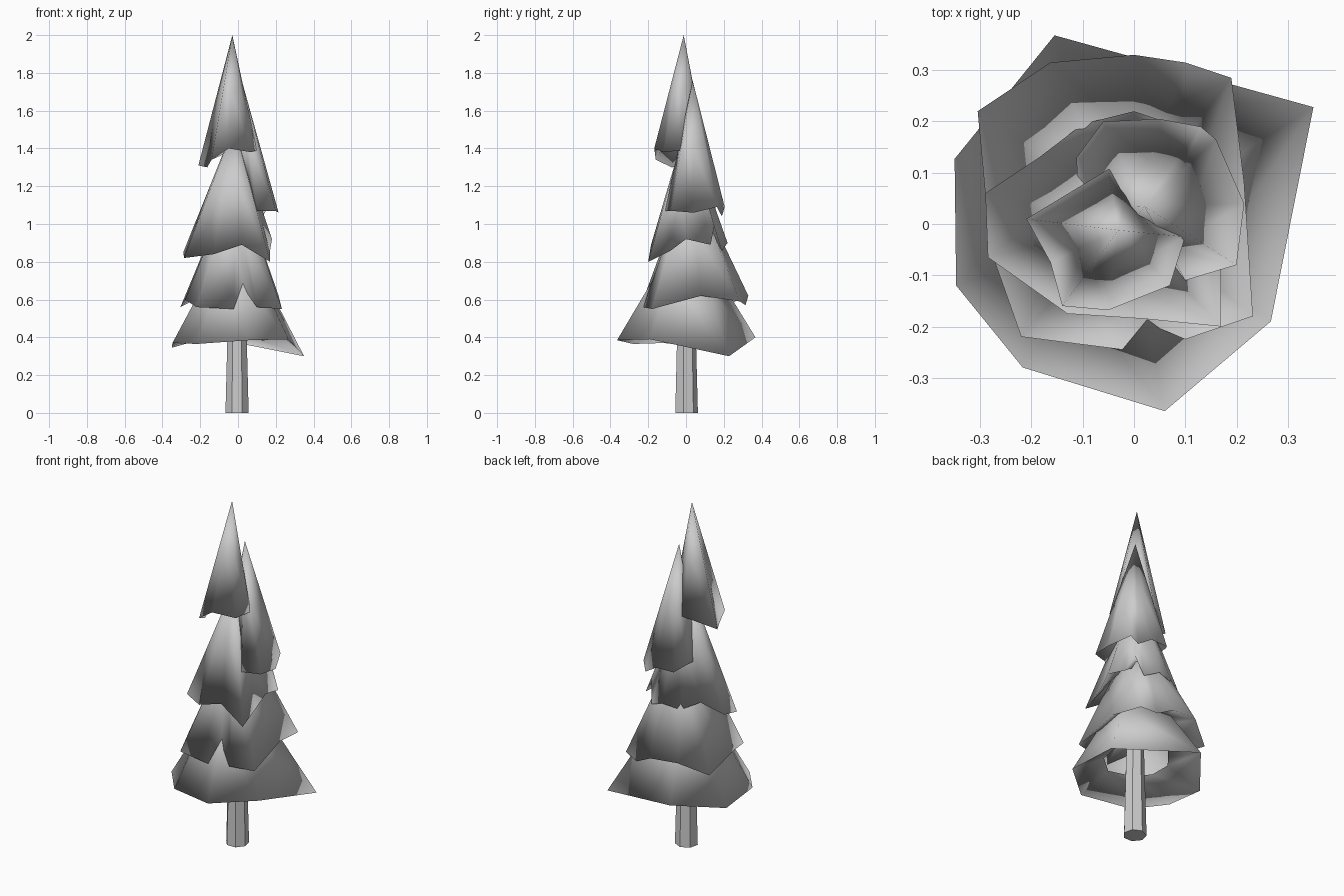
import bpy, bmesh
from mathutils import Vector


def add_object(name, bm, smooth):
    bmesh.ops.recalc_face_normals(bm, faces=bm.faces[:])
    me = bpy.data.meshes.new(name)
    bm.to_mesh(me)
    bm.free()
    for p in me.polygons:
        p.use_smooth = smooth
    ob = bpy.data.objects.new(name, me)
    bpy.context.collection.objects.link(ob)


def bough(name, apex, rim, mid=0.5, inner=0.5, lift=0.1):
    """Ragged cone: tip, middle ring, jagged rim and a hollow underside."""
    apex = Vector(apex)
    rim = [Vector(p) for p in rim]
    n = len(rim)
    zmean = sum(p.z for p in rim) / n
    bm = bmesh.new()
    tip = bm.verts.new(apex)
    middle = [bm.verts.new(apex.lerp(p, mid)) for p in rim]
    edge = [bm.verts.new(p) for p in rim]
    under = []
    for p in rim:
        q = apex.lerp(p, inner)
        q.z = zmean + lift
        under.append(bm.verts.new(q))
    for i in range(n):
        j = (i + 1) % n
        bm.faces.new((tip, middle[i], middle[j]))
        bm.faces.new((middle[i], edge[i], edge[j], middle[j]))
        bm.faces.new((edge[i], under[i], under[j], edge[j]))
    add_object(name, bm, True)


# trunk
bm = bmesh.new()
bmesh.ops.create_cone(bm, cap_ends=True, segments=7, radius1=0.063,
                      radius2=0.042, depth=0.8)
bmesh.ops.translate(bm, verts=bm.verts[:], vec=(-0.005, 0, 0.4))
add_object("trunk", bm, False)

# five tiers of foliage, rims listed counter-clockwise
bough("foliage_bottom", (-0.01, 0, 1.0), [
    (0.35, 0.228, 0.30), (-0.155, 0.368, 0.40), (-0.35, 0.127, 0.345),
    (-0.347, -0.12, 0.37), (-0.217, -0.28, 0.365), (0.06, -0.365, 0.385),
    (0.267, -0.19, 0.39)])

bough("foliage_lower", (-0.01, 0.02, 1.27), [
    (0.215, 0.08, 0.62), (0.19, 0.285, 0.59), (0.1, 0.315, 0.57),
    (0.0, 0.33, 0.62), (-0.163, 0.315, 0.63), (-0.305, 0.22, 0.56),
    (-0.28, -0.05, 0.60), (-0.22, -0.22, 0.56), (-0.023, -0.245, 0.55),
    (0.03, -0.195, 0.66), (0.1, -0.225, 0.56), (0.232, -0.18, 0.55)])

bough("foliage_middle", (-0.02, 0.0, 1.52), [
    (0.17, -0.08, 0.86), (0.18, 0.0, 0.92), (0.17, 0.13, 0.89),
    (0.12, 0.15, 0.99), (0.09, 0.19, 0.86), (0.0, 0.22, 0.90),
    (-0.1, 0.195, 0.88), (-0.185, 0.13, 0.92), (-0.29, 0.06, 0.85),
    (-0.285, -0.065, 0.82), (-0.13, -0.175, 0.84), (0.02, -0.185, 0.89),
    (0.17, -0.2, 0.80)])

bough("foliage_upper", (0.02, 0.035, 1.76), [
    (0.215, 0.04, 1.06), (0.16, 0.165, 1.09), (0.13, 0.19, 1.04),
    (0.05, 0.205, 1.09), (-0.06, 0.2, 1.09), (-0.112, 0.13, 1.13),
    (-0.11, 0.03, 1.12), (-0.04, -0.06, 1.13), (0.07, -0.08, 1.10),
    (0.1, -0.11, 1.07), (0.2, -0.08, 1.07)])

bough("foliage_top", (-0.03, -0.012, 2.0), [
    (0.1, -0.025, 1.39), (-0.01, 0.085, 1.40), (-0.05, 0.107, 1.38),
    (-0.21, 0.01, 1.31), (-0.163, -0.075, 1.30), (-0.14, -0.16, 1.34),
    (-0.05, -0.168, 1.40), (0.07, -0.12, 1.38)])
